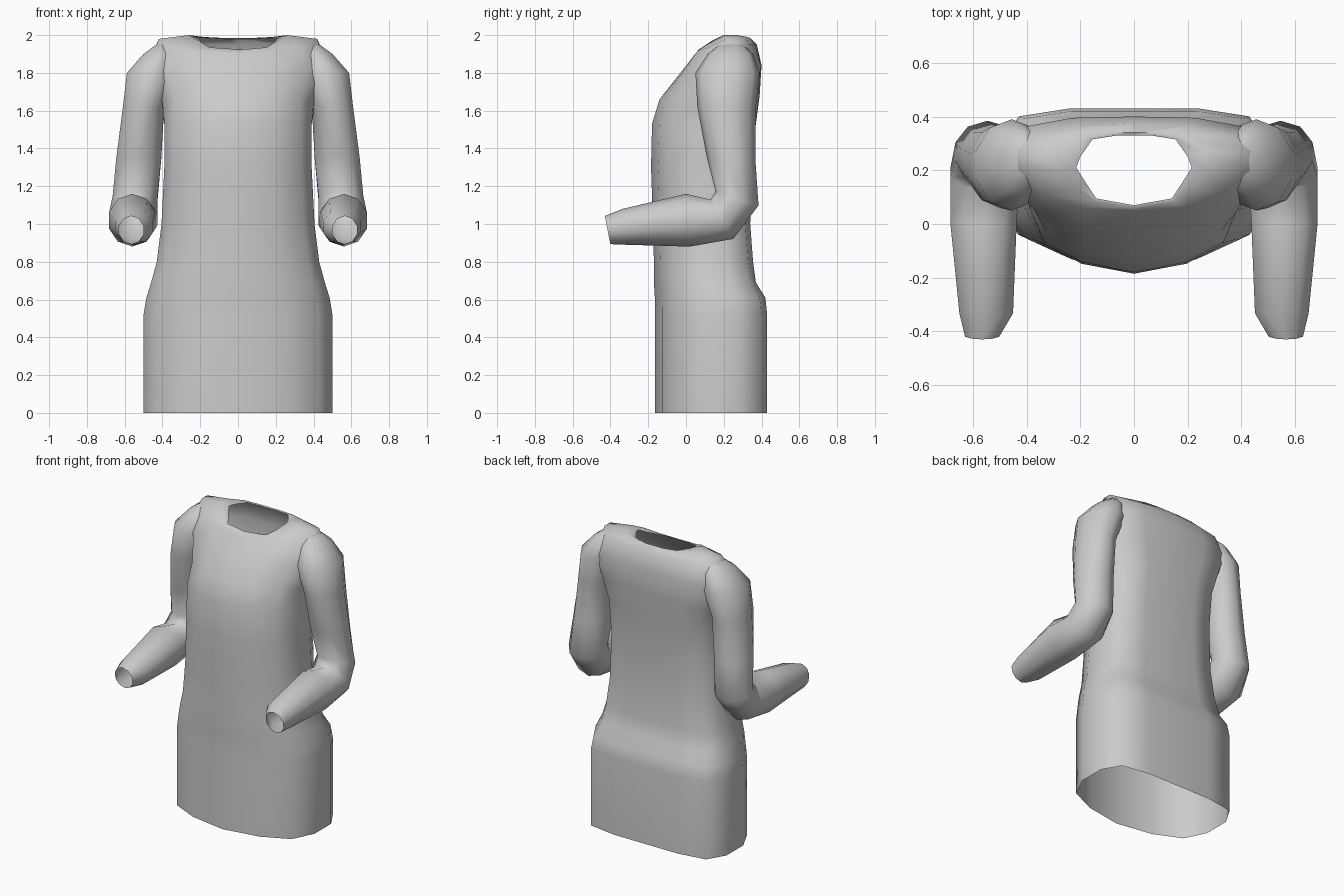
import bpy, bmesh
from math import radians, sin, cos, tau
from mathutils import Vector

cube = bpy.data.objects.get("Cube")
if cube:
    bpy.data.objects.remove(cube)

# One plain cloth colour
cloth = bpy.data.materials.new("grey cloth")
cloth.use_nodes = True
GREY = (0.6, 0.6, 0.6, 1)
cloth.diffuse_color = GREY
cloth.node_tree.nodes["Principled BSDF"].inputs["Base Color"].default_value = GREY


def loft(name, rings, cap_start=False):
    """Skin closed rings of equal point count into an open tube."""
    bm = bmesh.new()
    loops = [[bm.verts.new(p) for p in ring] for ring in rings]
    n = len(loops[0])
    for a, b in zip(loops, loops[1:]):
        for i in range(n):
            j = (i + 1) % n
            bm.faces.new((a[i], a[j], b[j], b[i]))
    if cap_start:
        bm.faces.new(loops[0])
    bmesh.ops.recalc_face_normals(bm, faces=bm.faces)
    mesh = bpy.data.meshes.new(name)
    bm.to_mesh(mesh)
    bm.free()
    obj = bpy.data.objects.new(name, mesh)
    bpy.context.collection.objects.link(obj)
    mesh.materials.append(cloth)
    bpy.ops.object.select_all(action='DESELECT')
    obj.select_set(True)
    bpy.context.view_layer.objects.active = obj
    bpy.ops.object.shade_smooth_by_angle(angle=radians(65))
    return obj


def mirrored(half):
    """Close a half ring (front centre to back centre) across x = 0."""
    return half + [(-x, y, z) for x, y, z in half[-2:0:-1]]


# Dress body: width and depth fractions of the section, front to back
SECTION = [(0, 0), (.5, .07), (.86, .21), (1, .45), (1, .75), (.86, .95), (.48, 1), (0, 1)]
# height, half width, front y, back y
BODY = [(0, .5, -.165, .43), (.52, .5, -.165, .43), (.61, .485, -.165, .42),
        (.69, .46, -.17, .37), (.8, .43, -.17, .355), (1, .405, -.175, .34),
        (1.3, .39, -.185, .345), (1.53, .39, -.18, .37)]
rings = [[(w * u, f + (b - f) * t, z) for u, t in SECTION] for z, w, f, b in BODY]

# Chest, shoulders and neckline
rings += [
    [(0, -.14, 1.66), (.19, -.11, 1.66), (.33, -.02, 1.66), (.4, .12, 1.64),
     (.41, .26, 1.64), (.37, .355, 1.66), (.22, .385, 1.68), (0, .39, 1.68)],
    [(0, -.03, 1.8), (.18, -.02, 1.8), (.37, .05, 1.8), (.47, .16, 1.82),
     (.48, .27, 1.83), (.42, .36, 1.82), (.23, .395, 1.84), (0, .4, 1.84)],
    [(0, .05, 1.9), (.19, .06, 1.915), (.34, .11, 1.93), (.42, .21, 1.98),
     (.42, .27, 1.98), (.37, .33, 1.95), (.2, .365, 1.95), (0, .375, 1.95)],
    [(0, .065, 1.922), (.15, .085, 1.935), (.21, .14, 1.972), (.26, .2, 2),
     (.26, .27, 2), (.18, .325, 1.99), (.08, .34, 1.985), (0, .34, 1.985)],
    [(0, .07, 1.925), (.14, .095, 1.93), (.18, .155, 1.955), (.215, .21, 1.985),
     (.2, .25, 1.985), (.155, .315, 1.985), (.06, .33, 1.98), (0, .33, 1.98)],
]
loft("dress_body", [mirrored(r) for r in rings])

# Sleeves: centre, half width, half depth, tilt of each ring (degrees)
SLEEVE = [((.39, .24, 1.96), .03, .05, 0), ((.415, .235, 1.9), .09, .12, 0),
          ((.455, .22, 1.8), .14, .17, 0), ((.5, .215, 1.62), .115, .155, 0),
          ((.525, .238, 1.35), .125, .13, 5), ((.545, .27, 1.135), .125, .12, 18),
          ((.555, .19, 1.025), .135, .12, 60), ((.56, .01, 1.02), .13, .14, 86),
          ((.55, -.33, .985), .105, .095, 86), ((.565, -.415, .968), .067, .076, 79)]
SIDES = 10


def sleeve_ring(side, centre, rx, depth, tilt):
    across = Vector((side * rx, 0, 0))
    inner = Vector((0, -cos(radians(tilt)), sin(radians(tilt)))) * depth
    mid = Vector((side * centre[0], centre[1], centre[2]))
    return [mid + across * sin(tau * i / SIDES) + inner * cos(tau * i / SIDES)
            for i in range(SIDES)]


for name, side in (("left_sleeve", 1), ("right_sleeve", -1)):
    loft(name, [sleeve_ring(side, *r) for r in SLEEVE], cap_start=True)
